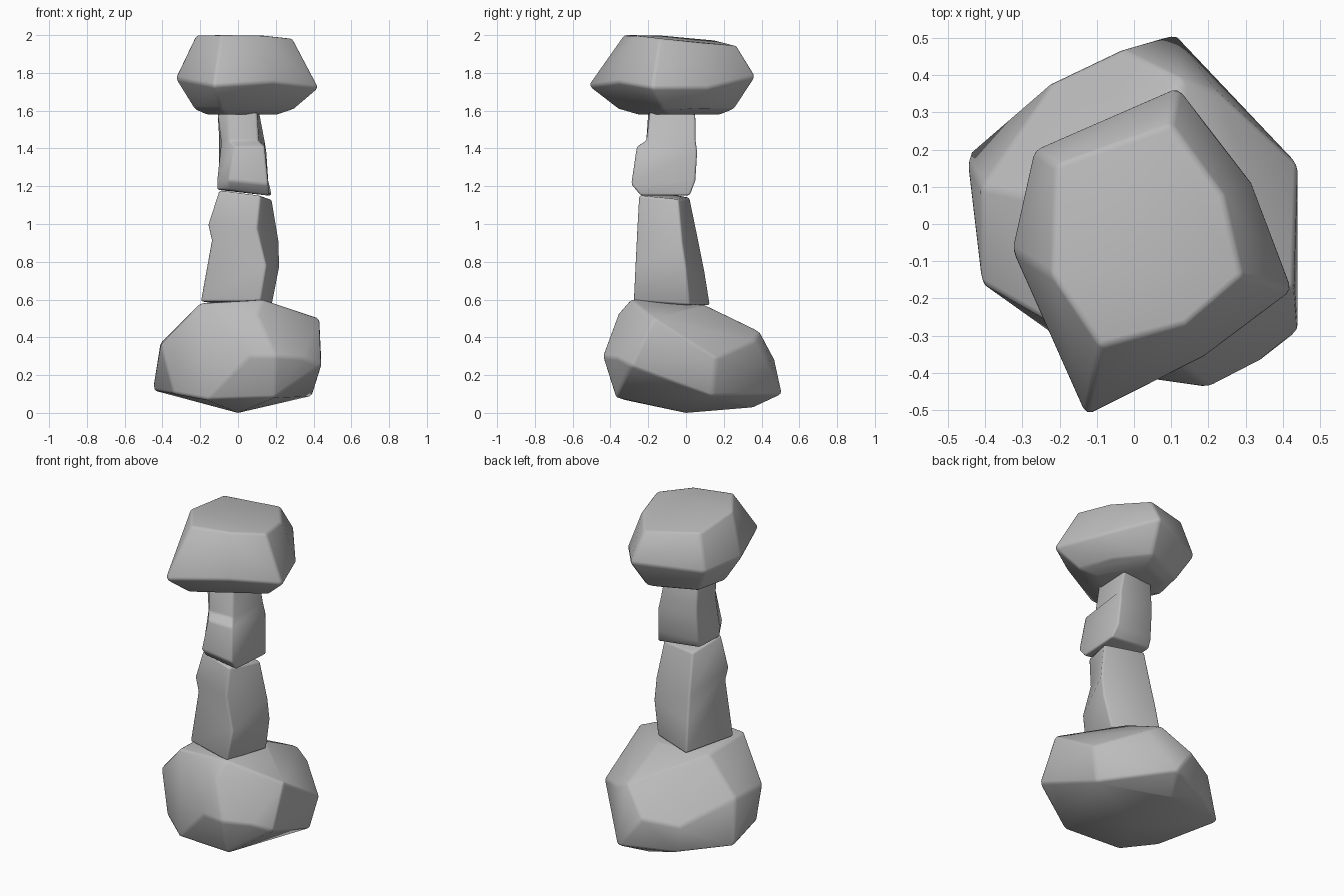
import bpy
import bmesh
import math

UNIT = 0.01  # all coordinates below are in hundredths of a unit

default_cube = bpy.data.objects.get("Cube")
if default_cube:
    bpy.data.objects.remove(default_cube, do_unlink=True)


def make_material(name, value):
    material = bpy.data.materials.new(name)
    material.use_nodes = True
    color = (value, value, value, 1.0)
    material.diffuse_color = color
    material.node_tree.nodes["Principled BSDF"].inputs["Base Color"].default_value = color
    return material


stone_grey = make_material("stone grey", 0.5)


def finish_stone(name, bm, bevel_width):
    """Turn a bmesh into a stone with softly worn edges."""
    bmesh.ops.scale(bm, vec=(UNIT, UNIT, UNIT), verts=bm.verts)
    bmesh.ops.recalc_face_normals(bm, faces=bm.faces)
    mesh = bpy.data.meshes.new(name)
    bm.to_mesh(mesh)
    bm.free()
    mesh.materials.append(stone_grey)
    stone = bpy.data.objects.new(name, mesh)
    bpy.context.collection.objects.link(stone)
    mesh.shade_smooth()

    bevel = stone.modifiers.new("worn edges", "BEVEL")
    bevel.width = bevel_width
    bevel.segments = 2
    bevel.limit_method = "ANGLE"
    bevel.angle_limit = math.radians(26)
    return stone


def hull_stone(name, points, bevel_width=0.015):
    """Wrap a faceted boulder around a handful of corner points."""
    bm = bmesh.new()
    for point in points:
        bm.verts.new(point)
    bmesh.ops.convex_hull(bm, input=bm.verts)
    loose = [vert for vert in bm.verts if not vert.link_faces]
    bmesh.ops.delete(bm, geom=loose, context="VERTS")
    bmesh.ops.dissolve_limit(
        bm, angle_limit=math.radians(9), verts=bm.verts, edges=bm.edges
    )
    return finish_stone(name, bm, bevel_width)


def column_stone(name, corner_lines, bevel_width=0.012):
    """Skin a column between corner lines that run from bottom to top."""
    bm = bmesh.new()
    lines = [[bm.verts.new(point) for point in line] for line in corner_lines]
    for line, following in zip(lines, lines[1:] + lines[:1]):
        for step in range(len(line) - 1):
            bm.faces.new(
                (line[step], following[step], following[step + 1], line[step + 1])
            )
    bm.faces.new([line[0] for line in reversed(lines)])
    bm.faces.new([line[-1] for line in lines])
    return finish_stone(name, bm, bevel_width)


# Base boulder: shoulders, belly and underside
base_shoulders = [
    (-20, -28, 58), (13, -29, 60), (12, 10, 57), (-20, 6, 57),
    (43, -17, 50), (13, 39, 43), (-41, -16, 36), (-41, 10, 37),
    (10, -36, 52),
]
base_belly = [
    (44, 16, 29), (22, 36, 38), (44, -29, 25), (34, -37, 29),
    (20, -44, 30), (6, -42, 30), (-22, -28, 30),
    (-3, 47, 28), (-22, 38, 25),
]
base_underside = [
    (11, 51, 10), (-20, 38, 9), (-45, 18, 12), (-34, -20, 10),
    (-17, -33, 7), (19, -37, 8), (39, 14, 9), (0, 0, 0), (2, 36, 3),
]
hull_stone("base_boulder", base_shoulders + base_belly + base_underside)

# Lower column: four corner lines, pinched and bulging along the height
column_stone("lower_column", [
    [(12, -28, 59), (15, -27, 78), (10, -26, 98), (12, -25, 115)],
    [(18, 2, 57), (22, 0, 77), (22, -2, 90), (18, -4, 113)],
    [(-9, 13, 57), (-8, 10, 75), (-7, 7, 90), (-6, 2, 114)],
    [(-20, -18, 59), (-14, -19, 92), (-16, -19, 100), (-10, -20, 118)],
])

# Upper column: five corner lines, with a ledge jutting out low on the front
column_stone("upper_column", [
    [(-5, -24, 118), (-5, -28, 123), (-2, -26, 141), (-5, -21, 144), (-5, -20, 160)],
    [(16, -24, 115), (16, -29, 121), (14, -26, 141), (11, -21, 144), (10, -19, 160)],
    [(18, 2, 115), (16, 5, 123), (15, 6, 138), (14, 5, 145), (11, 5, 160)],
    [(-10, 1, 118), (-10, 3, 123), (-10, 4, 138), (-10, 4, 145), (-10, 3, 160)],
    [(-11, -17, 118), (-11, -17, 123), (-9, -16, 141), (-9, -16, 145), (-11, -15, 160)],
])

# Cap boulder: sloping top, wide rim, and a rounded, narrower underside
cap_top = [
    (-21, 16), (10, 27), (24, 8), (29, -14),
    (14, -27), (-9, -33), (-22, -14),
]
cap_rim = [
    (12, 37, 178), (32, 11, 172), (43, -18, 172), (19, -36, 175),
    (-13, -52, 173), (-33, -7, 177), (-27, 20, 176),
]


def top_height(x, y):
    return min(200, 198 - 0.12 * y - 0.05 * x)


cap_points = [(x, y, top_height(x, y)) for x, y in cap_top]
cap_points += cap_rim
for shrink, height in ((0.7, 161), (0.5, 158)):
    cap_points += [(x * shrink, y * shrink, height) for x, y, z in cap_rim]
hull_stone("cap_boulder", cap_points)
